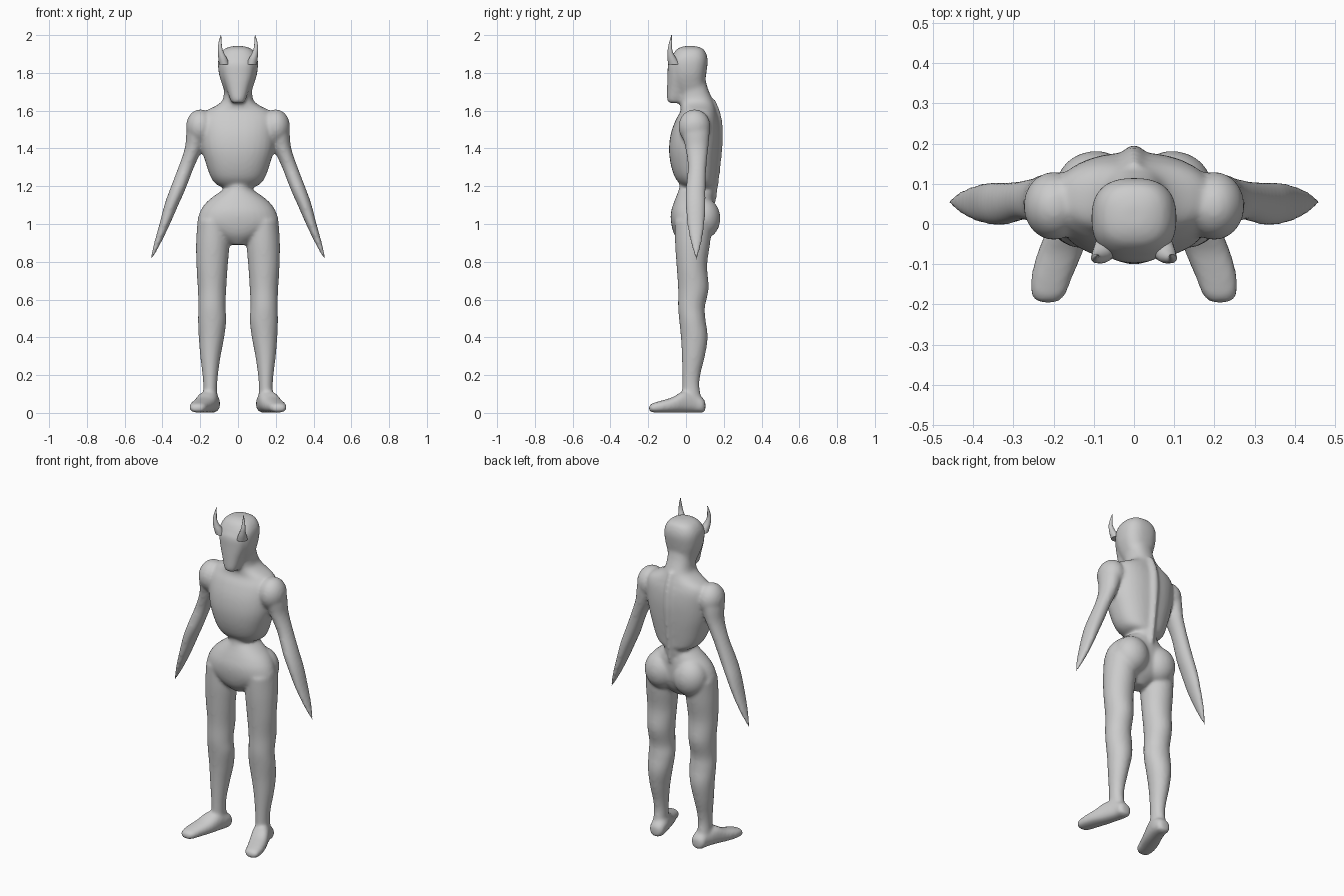
import bpy, bmesh, math
from mathutils import Vector

grey = bpy.data.materials.new("warm_grey")
grey.diffuse_color = (0.6, 0.6, 0.6, 1)


def catmull(rows, steps):
    """Smoothly interpolate rows of numbers."""
    out = []
    for i in range(len(rows) - 1):
        p0, p1 = rows[max(i - 1, 0)], rows[i]
        p2, p3 = rows[i + 1], rows[min(i + 2, len(rows) - 1)]
        for k in range(steps):
            t = k / steps
            out.append([0.5 * (2 * b + (c - a) * t + (2 * a - 5 * b + 4 * c - d) * t * t
                               + (3 * b - a - 3 * c + d) * t ** 3)
                        for a, b, c, d in zip(p0, p1, p2, p3)])
    return out + [list(rows[-1])]


def finish(bm, name):
    bmesh.ops.recalc_face_normals(bm, faces=bm.faces)
    me = bpy.data.meshes.new(name)
    bm.to_mesh(me)
    bm.free()
    ob = bpy.data.objects.new(name, me)
    bpy.context.collection.objects.link(ob)
    me.materials.append(grey)
    return ob


def loft(name, rows, power=2.0, side=1, steps=4, n=32, axis="z"):
    """Rows: position, low x, high x, low and high of the remaining axis."""
    bm = bmesh.new()
    rings = []
    for s, x0, x1, a0, a1 in catmull(rows, steps):
        ring = []
        for k in range(n):
            a = 2 * math.pi * k / n
            c, d = math.cos(a), math.sin(a)
            u = (x0 + x1) / 2 + (x1 - x0) / 2 * math.copysign(abs(c) ** (2 / power), c)
            v = (a0 + a1) / 2 + (a1 - a0) / 2 * math.copysign(abs(d) ** (2 / power), d)
            ring.append(bm.verts.new((side * u, v, s) if axis == "z" else (side * u, s, v)))
        rings.append(ring)
    for r, q in zip(rings, rings[1:]):
        for k in range(n):
            bm.faces.new((r[k], r[(k + 1) % n], q[(k + 1) % n], q[k]))
    bm.faces.new(rings[0])
    bm.faces.new(rings[-1])
    return finish(bm, name)


def ball(name, centre, radii, side=1):
    bm = bmesh.new()
    bmesh.ops.create_uvsphere(bm, u_segments=32, v_segments=20, radius=1)
    for v in bm.verts:
        v.co = Vector((side * (centre[0] + v.co.x * radii[0]),
                       centre[1] + v.co.y * radii[1], centre[2] + v.co.z * radii[2]))
    return finish(bm, name)


parts = []
# Rib cage rising into the neck
parts.append(loft("torso", [
    (1.185, -.06, .06, .00, .14), (1.21, -.115, .115, -.03, .155),
    (1.25, -.145, .145, -.06, .16), (1.32, -.17, .17, -.082, .168),
    (1.40, -.192, .192, -.09, .175), (1.48, -.20, .20, -.08, .178),
    (1.55, -.20, .20, -.055, .172), (1.595, -.175, .175, -.03, .16),
    (1.63, -.11, .11, -.03, .15), (1.66, -.08, .08, -.035, .14),
    (1.72, -.075, .075, -.04, .115), (1.78, -.08, .08, -.04, .10)], 2.3))
# Thin waist and spine ridge
parts.append(loft("waist", [
    (1.08, -.12, .12, -.04, .14), (1.14, -.09, .09, -.045, .145),
    (1.18, -.077, .077, -.038, .155), (1.25, -.08, .08, -.03, .15)]))
parts.append(loft("spine", [
    (1.12, -.03, .03, .06, .16), (1.25, -.035, .035, .06, .178),
    (1.38, -.045, .045, .06, .192), (1.48, -.05, .05, .06, .198),
    (1.58, -.045, .045, .06, .186), (1.66, -.035, .035, .04, .155)], 1.6))
# Head: rounded cranium and a long tapered face
parts.append(loft("cranium", [
    (1.70, -.07, .07, -.05, .11), (1.75, -.088, .088, -.07, .102),
    (1.80, -.102, .102, -.08, .108), (1.86, -.106, .106, -.085, .115),
    (1.90, -.095, .095, -.068, .108), (1.928, -.07, .07, -.045, .09),
    (1.942, -.03, .03, -.01, .05)], 2.5))
parts.append(loft("face", [
    (1.64, -.03, .03, -.09, -.02), (1.66, -.042, .042, -.1, .00),
    (1.72, -.062, .062, -.1, .03), (1.79, -.083, .083, -.098, .04),
    (1.85, -.088, .088, -.094, .04), (1.89, -.075, .075, -.07, .04)], 2.4))
# Pelvis
parts.append(loft("pelvis", [
    (.89, -.04, .04, -.02, .07), (.94, -.13, .13, -.06, .12),
    (1.00, -.21, .21, -.078, .145), (1.06, -.203, .203, -.08, .15),
    (1.11, -.172, .172, -.066, .15), (1.15, -.125, .125, -.05, .145),
    (1.18, -.08, .08, -.038, .14)], 2.1))

for side, tag in ((1, "left"), (-1, "right")):
    parts.append(ball(tag + "_buttock", (.095, .09, 1.03), (.10, .092, .11), side))
    parts.append(ball(tag + "_shoulder", (.20, .045, 1.515), (.075, .085, .092), side))
    # Arm tapering to a point
    parts.append(loft(tag + "_arm", [
        (.81, .456, .466, .05, .06), (.90, .408, .444, .025, .083),
        (1.00, .36, .416, .006, .098), (1.10, .316, .39, -.002, .104),
        (1.18, .28, .362, -.002, .104), (1.30, .233, .316, .01, .108),
        (1.40, .188, .282, -.003, .118), (1.48, .16, .274, -.022, .125),
        (1.55, .15, .262, -.03, .122)], side=side))
    # Leg with thigh, knee and calf
    parts.append(loft(tag + "_leg", [
        (.04, .108, .188, -.02, .09), (.13, .11, .184, -.02, .072),
        (.20, .106, .188, -.02, .076), (.30, .092, .20, -.022, .10),
        (.40, .073, .208, -.027, .115), (.49, .062, .212, -.036, .104),
        (.56, .066, .21, -.042, .10), (.66, .062, .213, -.042, .12),
        (.78, .054, .22, -.05, .112), (.90, .045, .222, -.058, .128),
        (1.02, .05, .214, -.06, .14)], side=side))
    # Foot turned outwards
    parts.append(loft(tag + "_foot", [
        (-.197, .195, .232, .018, .04), (-.18, .172, .255, .011, .054),
        (-.13, .152, .256, .009, .068), (-.07, .127, .24, .009, .085),
        (-.01, .107, .215, .009, .115), (.05, .095, .19, .009, .10),
        (.09, .10, .18, .009, .08), (.103, .122, .16, .02, .06)],
        2.4, side, axis="y"))

# Fuse all parts into one smooth skin
bpy.ops.object.select_all(action="DESELECT")
for ob in parts:
    ob.select_set(True)
body = parts[0]
bpy.context.view_layer.objects.active = body
bpy.ops.object.join()
body.name = "body"
remesh = body.modifiers.new("skin", "REMESH")
remesh.mode = "VOXEL"
remesh.voxel_size = 0.009
smooth = body.modifiers.new("soften", "SMOOTH")
smooth.factor = 0.5
smooth.iterations = 9
for m in ("skin", "soften"):
    bpy.ops.object.modifier_apply(modifier=m)
# Rest the soles on the ground
low = min(v.co.z for v in body.data.vertices)
for v in body.data.vertices:
    if v.co.z < 0.1:
        v.co.z -= low * (1 - v.co.z / 0.1)
bpy.ops.object.shade_smooth()


def horn(name, side):
    """Tapered horn curving outwards, then up."""
    ob = loft(name, [
        (1.845, .045, .10, -.094, -.03), (1.875, .057, .104, -.098, -.05),
        (1.90, .071, .106, -.098, -.065), (1.93, .083, .107, -.096, -.074),
        (1.965, .087, .102, -.088, -.074), (2.0, .089, .092, -.078, -.075)],
        side=side, n=20)
    bpy.ops.object.select_all(action="DESELECT")
    ob.select_set(True)
    bpy.context.view_layer.objects.active = ob
    bpy.ops.object.shade_smooth_by_angle(angle=math.radians(50))


horn("left_horn", 1)
horn("right_horn", -1)
